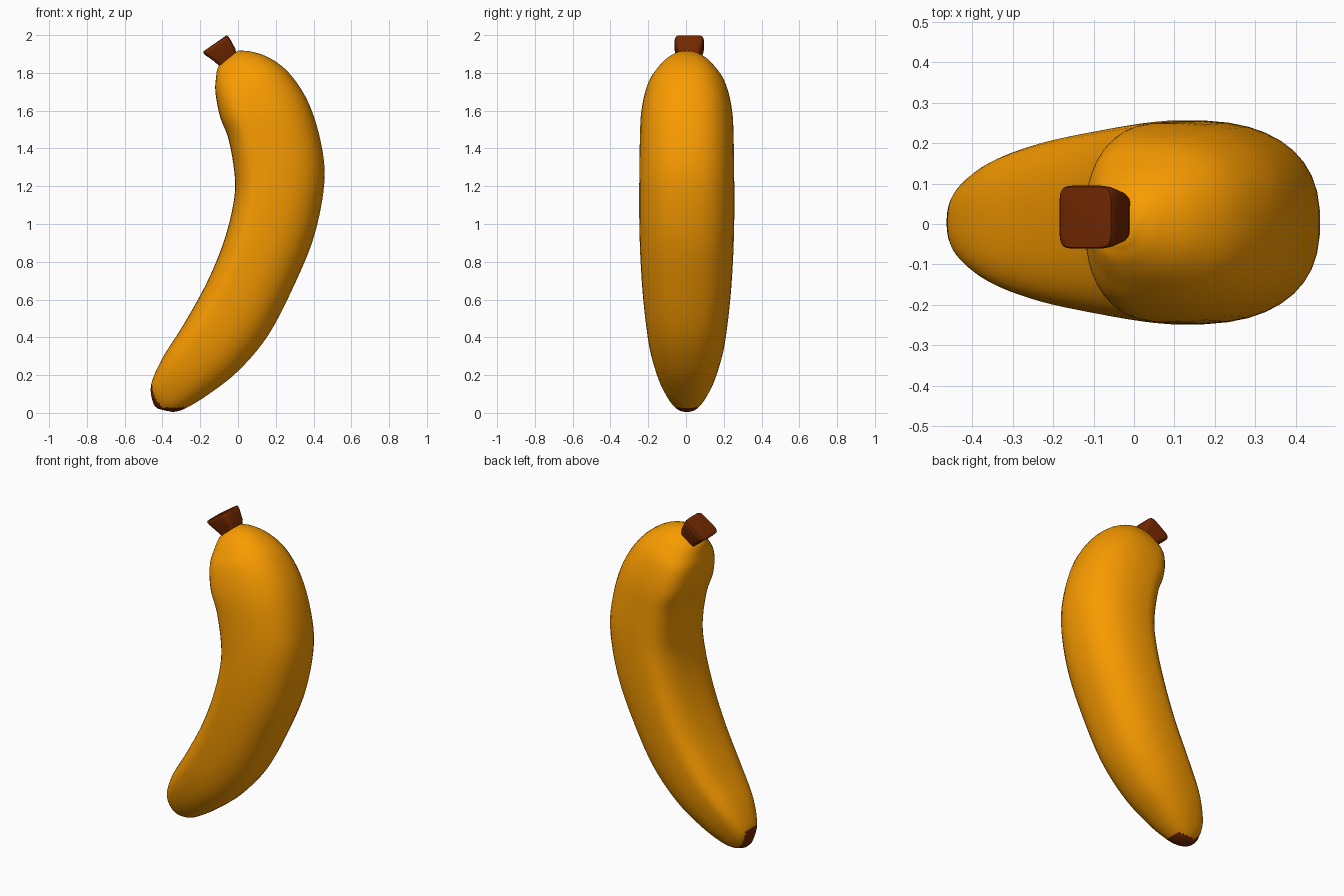
import bpy, bmesh, math
from mathutils import Vector

if "Cube" in bpy.data.objects:
    bpy.data.objects.remove(bpy.data.objects["Cube"])


def material(name, rgb):
    m = bpy.data.materials.new(name)
    m.diffuse_color = (*rgb, 1)
    m.use_nodes = True
    m.node_tree.nodes["Principled BSDF"].inputs["Base Color"].default_value = m.diffuse_color
    return m


YELLOW = material("ripe_yellow", (0.95, 0.33, 0.0))
BROWN = material("stalk_brown", (0.17, 0.021, 0.0))
SIDES = 40


def smooth_rows(rows, steps):
    # Catmull-Rom interpolation between neighbouring cross-sections
    r = [Vector(x) for x in rows]
    r = [2 * r[0] - r[1]] + r + [2 * r[-1] - r[-2]]
    out = []
    for i in range(1, len(r) - 2):
        a, b, c, d = r[i - 1:i + 3]
        for k in range(steps):
            t = k / steps
            out.append(0.5 * (2 * b + (c - a) * t + (2 * a - 5 * b + 4 * c - d) * t * t
                              + (3 * b - a - 3 * c + d) * t ** 3))
    return out + [r[-2]]


def loft(name, rows, mats, shape, y0=0.0, tip=None, angle=60):
    # each row: inner x, inner z, outer x, outer z, half width in y
    # shape(i): place of the widest point, inner and outer roundness
    bm = bmesh.new()
    rings = []
    for i, (ix, iz, ox, oz, w) in enumerate(rows):
        mid, p_in, p_out = shape(i / (len(rows) - 1))
        ring = []
        for k in range(SIDES):
            a = 2 * math.pi * (k + 0.5) / SIDES
            c, s = math.cos(a), math.sin(a)
            p = p_out if c > 0 else p_in
            u = math.copysign(abs(c) ** (2 / p), c)
            v = math.copysign(abs(s) ** (2 / p), s)
            t = mid + u * (1 - mid if c > 0 else mid)
            ring.append(bm.verts.new((ix + (ox - ix) * t, y0 + w * v, iz + (oz - iz) * t)))
        rings.append(ring)
    for i, (p, q) in enumerate(zip(rings, rings[1:])):
        for k in range(SIDES):
            j = (k + 1) % SIDES
            f = bm.faces.new((p[k], p[j], q[j], q[k]))
            if tip and i < tip(math.cos(2 * math.pi * (k + 1) / SIDES)):
                f.material_index = 1
    cap = bm.faces.new(rings[0][::-1])
    cap.material_index = 1 if tip else 0
    bm.faces.new(rings[-1])
    bmesh.ops.recalc_face_normals(bm, faces=bm.faces)
    me = bpy.data.meshes.new(name)
    bm.to_mesh(me)
    bm.free()
    for m in mats:
        me.materials.append(m)
    ob = bpy.data.objects.new(name, me)
    bpy.context.collection.objects.link(ob)
    bpy.ops.object.select_all(action='DESELECT')
    ob.select_set(True)
    bpy.context.view_layer.objects.active = ob
    bpy.ops.object.shade_smooth_by_angle(angle=math.radians(angle))
    return ob


# Fruit cross-sections from blossom end to stalk end
sections = [
    (-0.425, 0.022, -0.375, 0.010, 0.025),
    (-0.450, 0.055, -0.335, 0.006, 0.055),
    (-0.460, 0.150, -0.275, 0.025, 0.100),
    (-0.400, 0.290, -0.160, 0.095, 0.155),
    (-0.290, 0.465, 0.000, 0.220, 0.200),
    (-0.170, 0.680, 0.160, 0.410, 0.228),
    (-0.085, 0.880, 0.300, 0.680, 0.245),
    (-0.032, 1.070, 0.405, 0.940, 0.252),
    (-0.016, 1.230, 0.458, 1.220, 0.252),
    (-0.048, 1.440, 0.440, 1.430, 0.249),
    (-0.096, 1.570, 0.375, 1.640, 0.241),
    (-0.120, 1.700, 0.275, 1.795, 0.207),
    (-0.116, 1.780, 0.170, 1.878, 0.150),
    (-0.107, 1.828, 0.070, 1.913, 0.098),
    (-0.085, 1.850, 0.000, 1.918, 0.055),
]


def fruit_shape(f):
    # flattened inner face with side ridges, fading to round at both ends
    k = min(1, f / 0.25, (1 - f) / 0.3)
    k = k * k * (3 - 2 * k)
    return 0.48 - 0.16 * k, 2.1 + 0.6 * k, 2.1 + 0.35 * k


# Peel with a dark blossom tip that reaches up along the inner and outer edges
loft("banana_peel", smooth_rows(sections, 5), [YELLOW, BROWN], fruit_shape,
     y0=0.004, tip=lambda c: 4 + 6 * abs(c) ** 1.5)

# Flared, rounded-square stalk with softened rim
stalk = [
    (-0.085, 1.815, 0.000, 1.870, 0.048),
    (-0.098, 1.835, -0.008, 1.895, 0.053),
    (-0.125, 1.860, -0.014, 1.928, 0.063),
    (-0.170, 1.892, -0.040, 1.976, 0.076),
    (-0.184, 1.905, -0.050, 1.992, 0.078),
    (-0.183, 1.914, -0.057, 1.999, 0.075),
    (-0.172, 1.922, -0.068, 1.994, 0.062),
]
loft("stalk", stalk, [BROWN], lambda f: (0.5, 6, 6), y0=0.017, angle=50)
